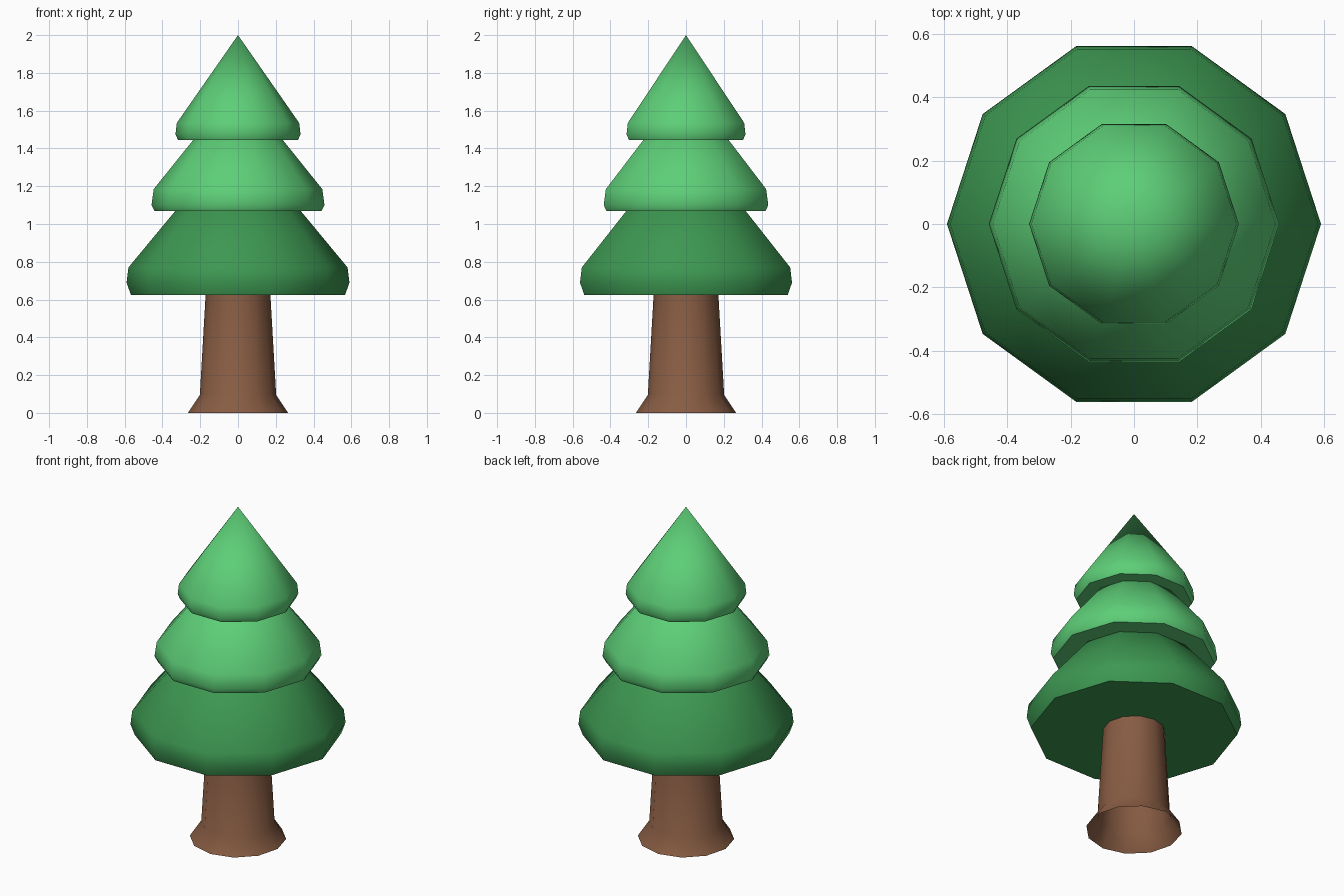
import bpy
import bmesh
from math import cos, sin, pi, radians

cube = bpy.data.objects.get("Cube")
if cube:
    bpy.data.objects.remove(cube, do_unlink=True)


def make_material(name, rgb):
    mat = bpy.data.materials.new(name)
    mat.use_nodes = True
    color = (*rgb, 1.0)
    mat.diffuse_color = color
    mat.node_tree.nodes["Principled BSDF"].inputs["Base Color"].default_value = color
    return mat


def lathe(name, profile, sides, mat, cap_bottom):
    """Turn (radius, height) points about z; a zero radius closes to a tip."""
    bm = bmesh.new()
    rings = []
    for r, z in profile:
        count = sides if r > 0 else 1
        angles = [2 * pi * i / sides for i in range(count)]
        rings.append([bm.verts.new((r * cos(a), r * sin(a), z)) for a in angles])
    for low, high in zip(rings, rings[1:]):
        for i in range(sides):
            j = (i + 1) % sides
            if len(high) == 1:
                bm.faces.new((low[i], low[j], high[0]))
            else:
                bm.faces.new((low[i], low[j], high[j], high[i]))
    if cap_bottom:
        bm.faces.new(rings[0][::-1])
    mesh = bpy.data.meshes.new(name)
    bm.to_mesh(mesh)
    bm.free()
    mesh.materials.append(mat)
    obj = bpy.data.objects.new(name, mesh)
    bpy.context.collection.objects.link(obj)
    bpy.ops.object.select_all(action="DESELECT")
    obj.select_set(True)
    bpy.context.view_layer.objects.active = obj
    bpy.ops.object.shade_smooth_by_angle(angle=radians(50))
    return obj


bark = make_material("bark brown", (0.245, 0.107, 0.056))
dark = make_material("dark green", (0.046, 0.31, 0.083))
light = make_material("light green", (0.11, 0.62, 0.185))

# Trunk with a flared, open foot
lathe("trunk", [(0.265, 0), (0.202, 0.095), (0.17, 0.65)], 12, bark, False)

# Foliage tiers: chamfered rim below a cone
lathe("lower_foliage",
      [(0.567, 0.625), (0.59, 0.69), (0.58, 0.77), (0, 1.47)], 10, dark, True)
lathe("middle_foliage",
      [(0.443, 1.07), (0.458, 1.10), (0.446, 1.185), (0, 1.74)], 10, light, True)
lathe("top_foliage",
      [(0.318, 1.445), (0.331, 1.475), (0.324, 1.535), (0, 2.0)], 10, light, True)
